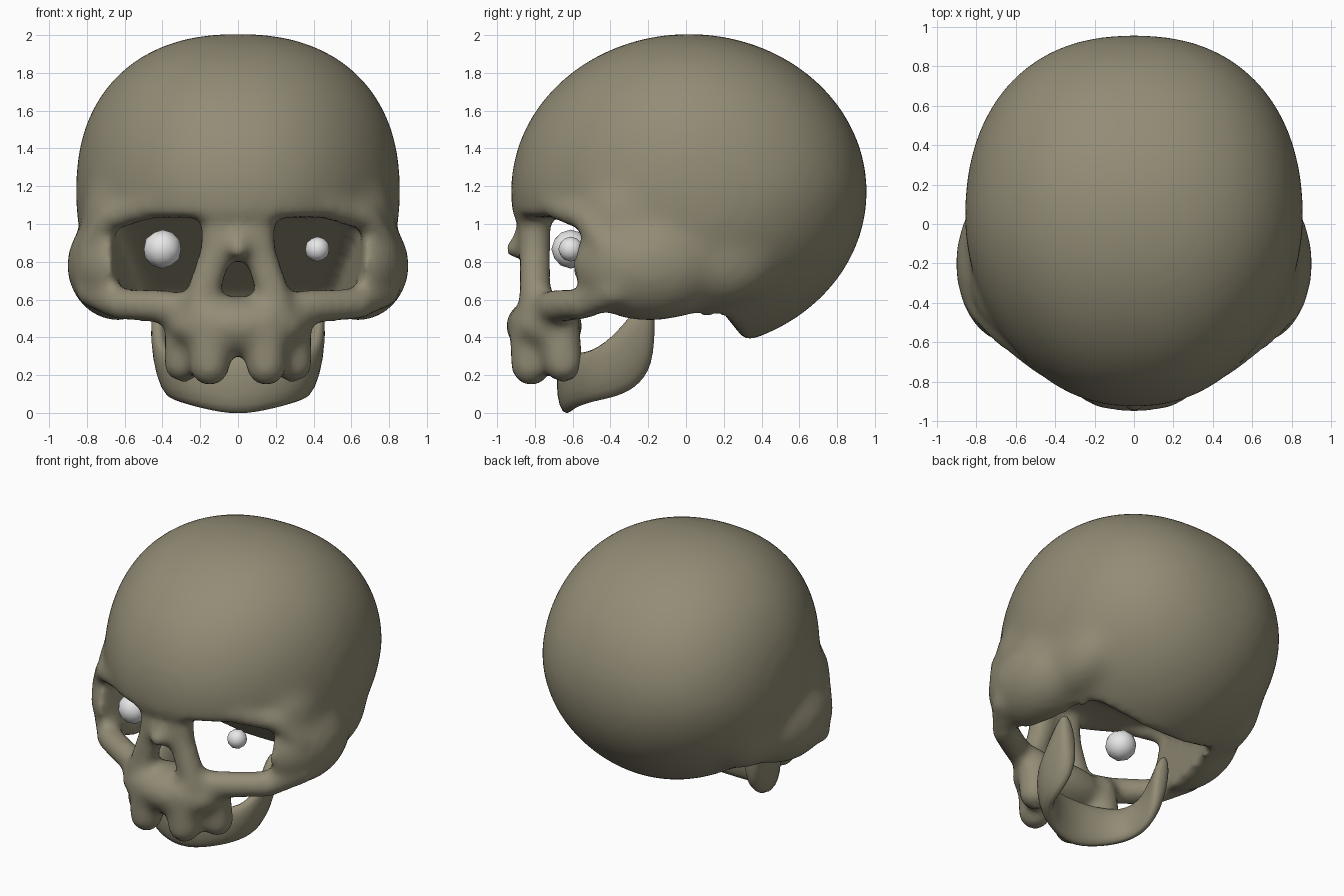
import bpy
import bmesh
import math
from mathutils import Vector, Matrix

if "Cube" in bpy.data.objects:
    bpy.data.objects.remove(bpy.data.objects["Cube"], do_unlink=True)


def make_material(name, colour):
    mat = bpy.data.materials.new(name)
    mat.use_nodes = True
    mat.diffuse_color = (*colour, 1)
    shader = next(n for n in mat.node_tree.nodes if n.type == "BSDF_PRINCIPLED")
    shader.inputs["Base Color"].default_value = (*colour, 1)
    shader.inputs["Roughness"].default_value = 0.8
    return mat


bone = make_material("old bone", (0.29, 0.263, 0.18))
white = make_material("eye white", (0.8, 0.8, 0.8))


def make_object(name, bm, mat):
    bmesh.ops.recalc_face_normals(bm, faces=bm.faces)
    mesh = bpy.data.meshes.new(name)
    bm.to_mesh(mesh)
    bm.free()
    mesh.materials.append(mat)
    obj = bpy.data.objects.new(name, mesh)
    bpy.context.collection.objects.link(obj)
    return obj


def activate(obj):
    bpy.ops.object.select_all(action="DESELECT")
    obj.select_set(True)
    bpy.context.view_layer.objects.active = obj


def apply_modifier(obj, kind, **settings):
    activate(obj)
    mod = obj.modifiers.new(kind.lower(), kind)
    for key, value in settings.items():
        setattr(mod, key, value)
    bpy.ops.object.modifier_apply(modifier=mod.name)


def smooth(obj, degrees):
    activate(obj)
    bpy.ops.object.shade_smooth_by_angle(angle=math.radians(degrees))


def ellipsoid(bm, centre, radii, detail=32):
    place = Matrix.Translation(centre) @ Matrix.Diagonal((*radii, 1))
    bmesh.ops.create_uvsphere(bm, u_segments=detail, v_segments=detail // 2,
                              radius=1, matrix=place)


def bone_rod(bm, points, radius):
    """Rounded rod along a path, mirrored to both sides of the head."""
    for side in (-1, 1):
        path = [Vector((side * x, y, z)) for x, y, z in points]
        for start, end in zip(path, path[1:]):
            steps = max(2, math.ceil((end - start).length / (radius * 0.4)))
            for i in range(steps + 1):
                ellipsoid(bm, start.lerp(end, i / steps), [radius] * 3, 16)


# Braincase: squarer across the top and back, narrower towards the forehead
bm = bmesh.new()
ellipsoid(bm, (0, 0, 0), (1, 1, 1), 64)
for v in bm.verts:
    x, y, z = v.co
    power = 2.3 - 0.4 * max(0, -z)
    grow = (abs(x) ** power + math.hypot(y, z) ** power) ** (-1 / power)
    taper = 1 - 0.18 * max(0, -y) ** 1.5
    v.co = (x * grow * taper * 0.86, y * grow * 0.945 + 0.015, z * grow * 0.838 + 1.17)

# Cheek bulges, the arches running back from them, and the temples
for side in (-1, 1):
    ellipsoid(bm, (side * 0.62, -0.2, 0.78), (0.29, 0.42, 0.3))
    ellipsoid(bm, (side * 0.6, 0.1, 0.83), (0.21, 0.4, 0.28))
    ellipsoid(bm, (side * 0.61, -0.28, 1.03), (0.22, 0.31, 0.27))
skull = make_object("skull", bm, bone)
apply_modifier(skull, "REMESH", mode="VOXEL", voxel_size=0.03)
apply_modifier(skull, "SMOOTH", factor=0.5, iterations=20)

# Hollow behind the face, sloping down to the back of the head
bm = bmesh.new()
hollow = [(-1.1, 0.2, 0.71), (-1.1, 1.04, 0.7), (-0.5, 1.04, 0.67),
          (0.1, 0.65, 0.52), (0.34, 0.35, 0.43), (0.34, 0.2, 0.43)]
for y, z, half_width in hollow:
    for side in (-1, 1):
        bm.verts.new((side * half_width, y, z))
bmesh.ops.convex_hull(bm, input=bm.verts)
cutter = make_object("hollow_cutter", bm, bone)
cutter.hide_render = True
apply_modifier(skull, "BOOLEAN", operation="DIFFERENCE", solver="EXACT", object=cutter)
bpy.data.objects.remove(cutter, do_unlink=True)

# Face: brow, lower eye rims, nose and upper jaw
bm = bmesh.new()
brow = [(0, -0.82, 1.08), (0.22, -0.81, 1.1), (0.46, -0.7, 1.1),
        (0.68, -0.53, 1.03), (0.78, -0.42, 0.87)]
lower_rim = [(0.15, -0.78, 0.55), (0.4, -0.69, 0.565), (0.62, -0.56, 0.575),
             (0.78, -0.37, 0.65)]
nose_side = [(0.1, -0.8, 1.06), (0.115, -0.8, 0.85), (0.21, -0.8, 0.56)]
bone_rod(bm, brow, 0.075)
bone_rod(bm, lower_rim, 0.09)
bone_rod(bm, nose_side, 0.09)
ellipsoid(bm, (0, -0.82, 0.93), (0.12, 0.09, 0.13))
ellipsoid(bm, (0, -0.9, 0.865), (0.06, 0.065, 0.06))
ellipsoid(bm, (0, -0.75, 0.46), (0.37, 0.205, 0.16))

# Upper teeth
bone_rod(bm, [(0.14, -0.83, 0.48), (0.15, -0.82, 0.25)], 0.112)
bone_rod(bm, [(0.28, -0.67, 0.5), (0.29, -0.65, 0.265)], 0.11)
face = make_object("face", bm, bone)
apply_modifier(face, "REMESH", mode="VOXEL", voxel_size=0.025)

# Fuse the face onto the braincase and soften the joints
activate(skull)
face.select_set(True)
bpy.ops.object.join()
apply_modifier(skull, "REMESH", mode="VOXEL", voxel_size=0.027)
apply_modifier(skull, "SMOOTH", factor=0.5, iterations=12)
smooth(skull, 70)

# Lower jaw: a U-shaped band, each station is (x, y, bottom, top)
half = [(0, -0.645, -0.03, 0.34), (0.22, -0.6, 0.01, 0.33),
        (0.38, -0.5, 0.05, 0.33), (0.43, -0.36, 0.07, 0.44),
        (0.43, -0.24, 0.13, 0.61), (0.42, -0.16, 0.27, 0.66)]
stations = [(-x, y, low, top) for x, y, low, top in half[:0:-1]] + half
bm = bmesh.new()
rings = []
for i, (x, y, low, top) in enumerate(stations):
    before = stations[max(i - 1, 0)]
    after = stations[min(i + 1, len(stations) - 1)]
    along = Vector((after[0] - before[0], after[1] - before[1], 0)).normalized()
    out = Vector((along.y, -along.x, 0)) * 0.06
    # The lower edge leans inwards
    rings.append([bm.verts.new(Vector((x * lean, y, z)) + out * s)
                  for s, z, lean in ((1, low, 0.85), (1, top, 1),
                                     (-1, top, 1), (-1, low, 0.85))])
for a, b in zip(rings, rings[1:]):
    for k in range(4):
        n = (k + 1) % 4
        bm.faces.new((a[k], a[n], b[n], b[k]))
bm.faces.new(rings[0])
bm.faces.new(rings[-1])
jaw = make_object("lower_jaw", bm, bone)
apply_modifier(jaw, "SUBSURF", levels=2)
smooth(jaw, 60)

# Mismatched eyeballs floating in the sockets
for name, x, radius in (("right_eye", -0.4, 0.103), ("left_eye", 0.42, 0.066)):
    bm = bmesh.new()
    bmesh.ops.create_icosphere(bm, subdivisions=2, radius=radius,
                               matrix=Matrix.Translation((x, -0.61, 0.867)))
    smooth(make_object(name, bm, white), 60)
